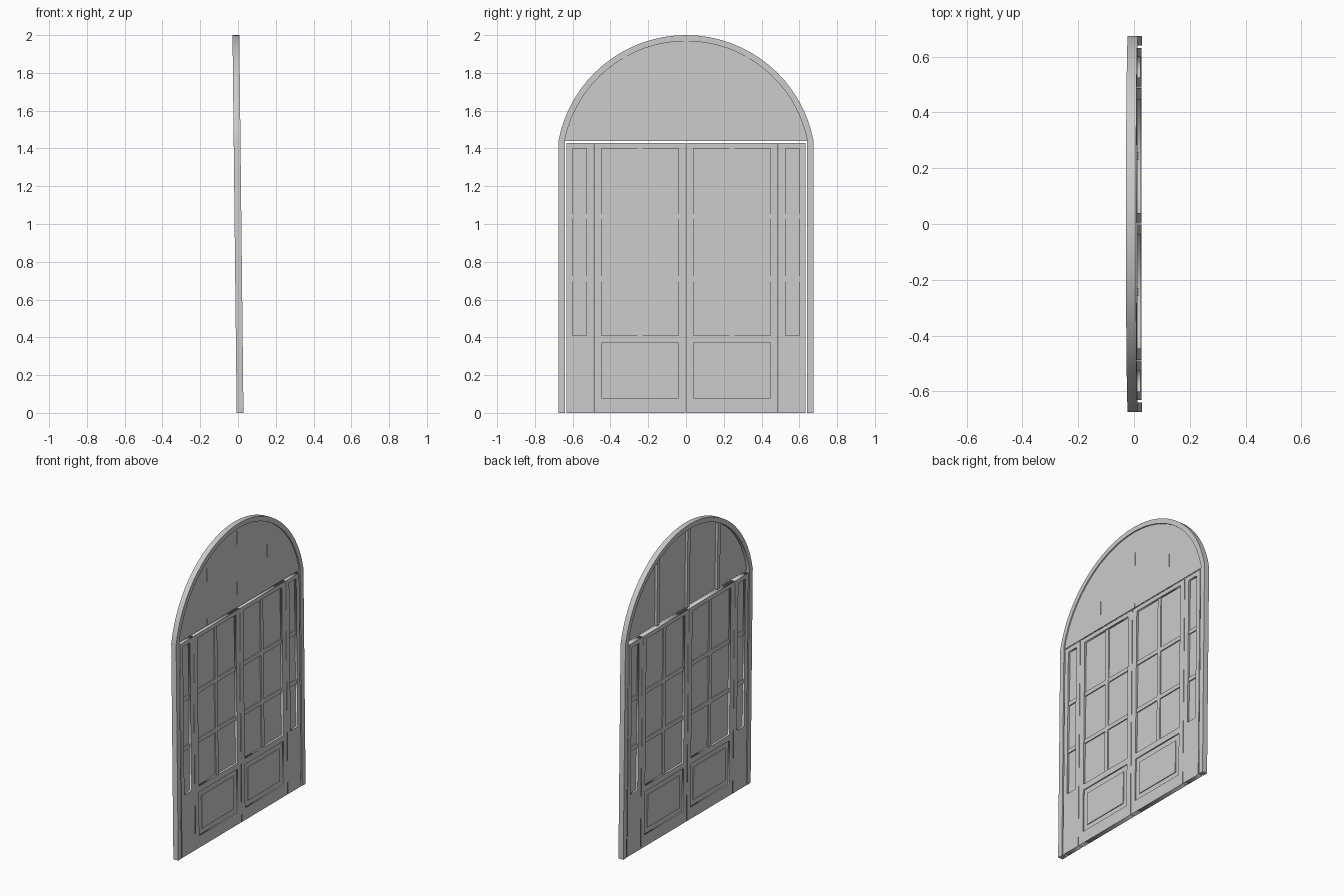
import bpy, bmesh, math
from mathutils import Matrix

if "Cube" in bpy.data.objects:
    bpy.data.objects.remove(bpy.data.objects["Cube"])

# Slight backward lean of the whole door, as a shear of x along z
LEAN = Matrix(((1, 0, -0.011, 0.011), (0, 1, 0, 0), (0, 0, 1, 0), (0, 0, 0, 1)))
# Drawing plane (a, b, depth) -> (y, z, x)
TO_YZ = Matrix(((0, 0, 1, 0), (1, 0, 0, 0), (0, 1, 0, 0), (0, 0, 0, 1)))


def finish(name, bm, mirror=False, smooth=False):
    bmesh.ops.transform(bm, matrix=LEAN, verts=bm.verts)
    me = bpy.data.meshes.new(name)
    bm.to_mesh(me)
    bm.free()
    ob = bpy.data.objects.new(name, me)
    bpy.context.collection.objects.link(ob)
    if mirror:
        mod = ob.modifiers.new("mirror", 'MIRROR')
        mod.use_axis = (False, True, False)
        mod.use_mirror_merge = False
    if smooth:
        bpy.context.view_layer.objects.active = ob
        ob.select_set(True)
        bpy.ops.object.shade_smooth_by_angle(angle=math.radians(30))
        ob.select_set(False)
    return ob


def plate(name, loops, x0, x1, **kw):
    """Extruded flat outline in the yz plane; later loops are holes."""
    cu = bpy.data.curves.new(name, 'CURVE')
    cu.dimensions = '2D'
    cu.fill_mode = 'BOTH'
    cu.extrude = (x1 - x0) / 2
    for pts in loops:
        sp = cu.splines.new('POLY')
        sp.points.add(len(pts) - 1)
        for p, (a, b) in zip(sp.points, pts):
            p.co = (a, b, 0, 1)
        sp.use_cyclic_u = True
    tmp = bpy.data.objects.new(name + "_outline", cu)
    me = bpy.data.meshes.new_from_object(tmp)
    bm = bmesh.new()
    bm.from_mesh(me)
    bpy.data.objects.remove(tmp)
    bpy.data.meshes.remove(me)
    bpy.data.curves.remove(cu)
    bmesh.ops.remove_doubles(bm, verts=bm.verts, dist=1e-5)
    bmesh.ops.transform(bm, matrix=Matrix.Translation(((x0 + x1) / 2, 0, 0)) @ TO_YZ, verts=bm.verts)
    bmesh.ops.recalc_face_normals(bm, faces=bm.faces)
    return finish(name, bm, **kw)


def boxes(name, specs, mirror=True):
    """One object from boxes given as (half depth, y0, y1, z0, z1, x centre)."""
    bm = bmesh.new()
    for h, y0, y1, z0, z1, xc in specs:
        m = Matrix.Translation((xc, (y0 + y1) / 2, (z0 + z1) / 2)) @ Matrix.Diagonal((2 * h, y1 - y0, z1 - z0, 1))
        bmesh.ops.create_cube(bm, size=1, matrix=m)
    return finish(name, bm, mirror)


def rect(y0, y1, z0, z1):
    return [(y0, z0), (y1, z0), (y1, z1), (y0, z1)]


def arc(w, r, n=32, c=1.313):
    """Arch from +w over the top to -w, circle centred at height c."""
    a = math.acos(w / r)
    return [(r * math.cos(t), c + r * math.sin(t))
            for t in (a + (math.pi - 2 * a) * i / n for i in range(n + 1))]


# Outer arched frame
outer, inner = arc(0.675, 0.687), arc(0.64, 0.655)
plate("arched_frame", [[(0.675, 0)] + outer + [(-0.675, 0), (-0.64, 0)] + inner[::-1] + [(0.64, 0)]],
      -0.018, 0.018, smooth=True)

# Fanlight pane and its upright bars
fan = [(0.64, 1.44)] + inner + [(-0.64, 1.44)]
plate("fanlight_pane", [fan], 0.004, 0.010)
boxes("fanlight_bars", [(0.012, y - 0.014, y + 0.014, 1.44,
                         1.315 + math.sqrt(0.655 ** 2 - y * y), -0.001) for y in (-0.32, 0, 0.32)], mirror=False)

# Door leaf: frame, glass, glazing bars, lower raised panel
ZB, ZT, ROWS, B = 0.41, 1.40, (0.71, 1.04), 0.014
Y0, Y1 = 0.04, 0.447
plate("door_leaf_frame", [rect(0.002, 0.487, 0, 1.428), rect(Y0, Y1, ZB, ZT), rect(Y0, Y1, 0.08, 0.37)],
      -0.016, 0.016, mirror=True)
boxes("door_glass", [(0.003, Y0, Y1, ZB, ZT, 0)])
yc = (Y0 + Y1) / 2
boxes("door_glazing_bars", [(0.010, yc - B, yc + B, ZB, ZT, 0)] +
      [(0.0099, Y0, Y1, z - B, z + B, 0) for z in ROWS])
boxes("door_lower_panel", [(0.008, Y0, Y1, 0.08, 0.37, 0),
                           (0.013, Y0 + 0.035, Y1 - 0.035, 0.115, 0.335, 0)])

# Narrow sidelights
S0, S1 = 0.526, 0.60
plate("sidelight_frame", [rect(0.490, 0.632, 0, 1.428), rect(S0, S1, ZB, ZT)], -0.016, 0.016, mirror=True)
boxes("sidelight_glass", [(0.003, S0, S1, ZB, ZT, 0)])
boxes("sidelight_bars", [(0.010, S0, S1, z - B, z + B, 0) for z in ROWS])
